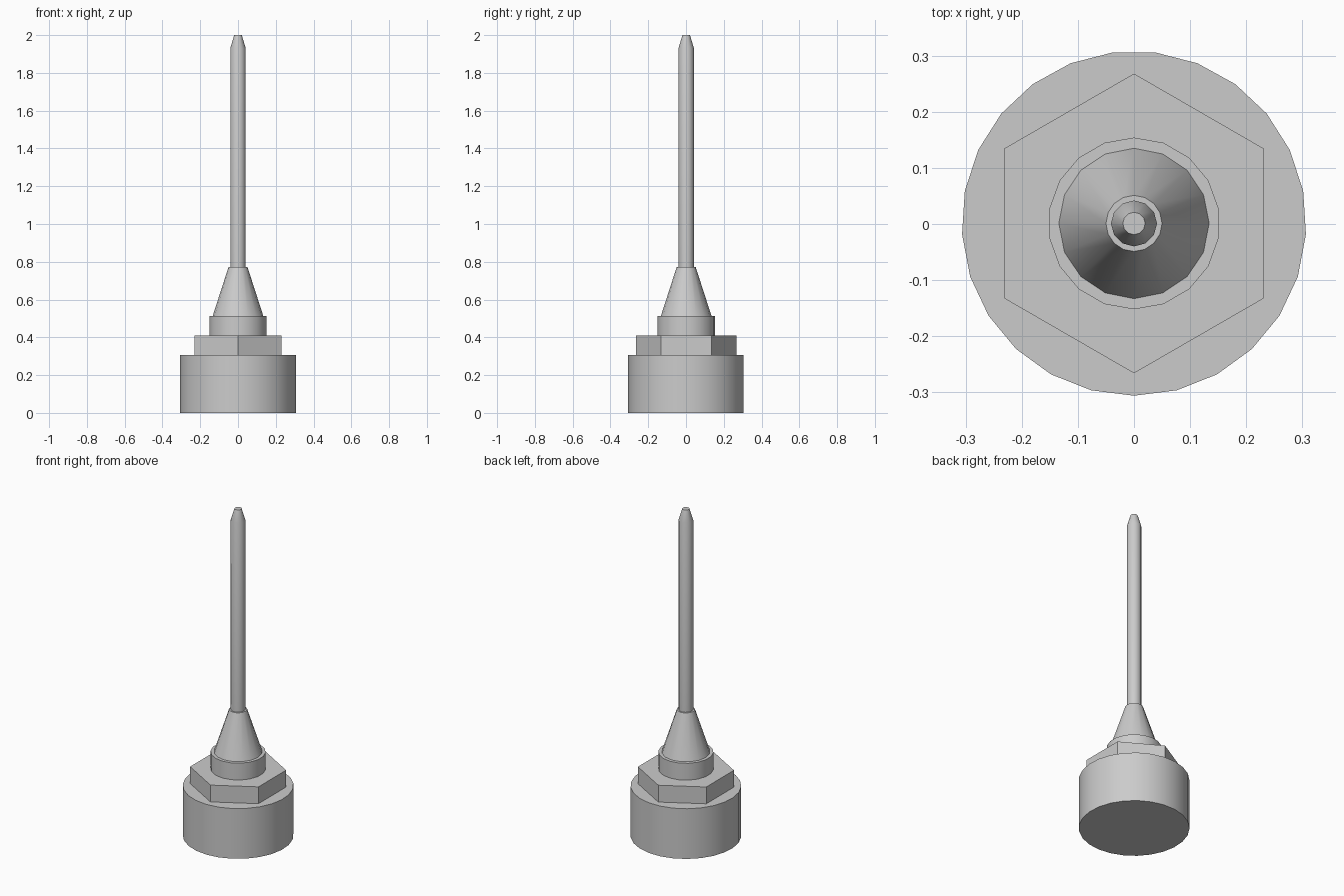
import bpy
import math

cube = bpy.data.objects.get("Cube")
if cube:
    bpy.data.objects.remove(cube, do_unlink=True)

# Plain grey metal
grey = bpy.data.materials.new("grey metal")
grey.use_nodes = True
colour = (0.6, 0.6, 0.6, 1)
grey.diffuse_color = colour
grey.node_tree.nodes["Principled BSDF"].inputs["Base Color"].default_value = colour

CENTRE_Y = 0.001


def lathe(name, sides, profile, smooth=True):
    """Solid of stacked (radius, height) rings, with one corner facing -y."""
    verts, faces = [], []
    for radius, z in profile:
        for i in range(sides):
            a = 2 * math.pi * i / sides - math.pi / 2
            verts.append((radius * math.cos(a), radius * math.sin(a) + CENTRE_Y, z))
    for ring in range(len(profile) - 1):
        low, high = ring * sides, (ring + 1) * sides
        for i in range(sides):
            j = (i + 1) % sides
            faces.append((low + i, low + j, high + j, high + i))
    faces.append(tuple(reversed(range(sides))))
    faces.append(tuple(range(len(verts) - sides, len(verts))))
    mesh = bpy.data.meshes.new(name)
    mesh.from_pydata(verts, [], faces)
    mesh.materials.append(grey)
    obj = bpy.data.objects.new(name, mesh)
    bpy.context.collection.objects.link(obj)
    if smooth:
        bpy.ops.object.select_all(action="DESELECT")
        obj.select_set(True)
        bpy.context.view_layer.objects.active = obj
        bpy.ops.object.shade_smooth_by_angle(angle=math.radians(35))
    return obj


# Round base, hexagonal nut, collar, cone and pointed needle
lathe("base", 25, [(0.307, 0), (0.307, 0.307)])
lathe("hex_nut", 6, [(0.267, 0.307), (0.267, 0.41)], smooth=False)
lathe("collar", 18, [(0.153, 0.41), (0.153, 0.513)])
lathe("cone", 16, [(0.134, 0.513), (0.05, 0.773)])
lathe("needle", 12, [(0.041, 0.773), (0.041, 1.93), (0.02, 2.0)])
